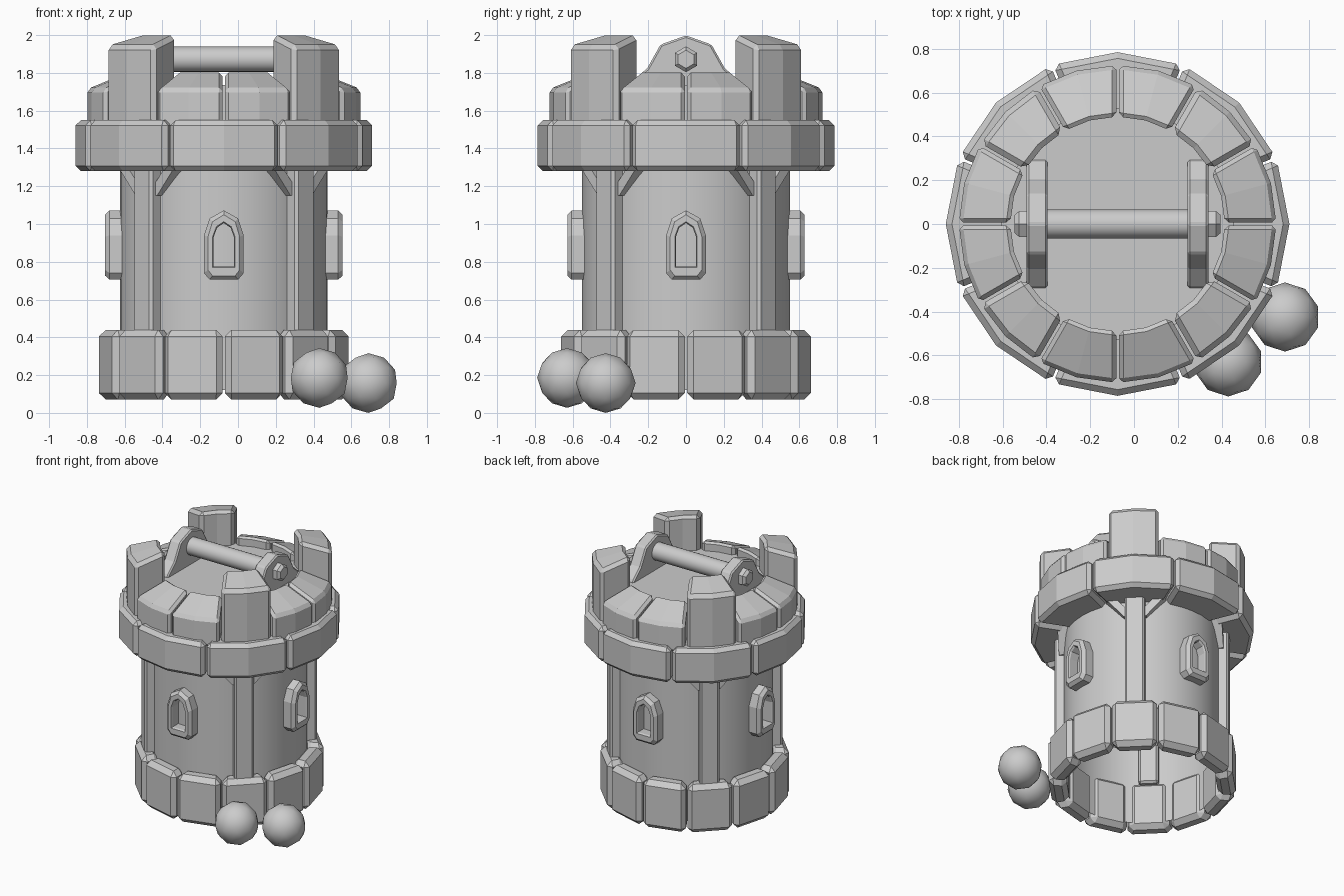
import bpy, bmesh, math
from mathutils import Matrix, Vector

if "Cube" in bpy.data.objects:
    bpy.data.objects.remove(bpy.data.objects["Cube"])

AXIS = Matrix.Translation((-0.075, 0, 0))   # tower centre line

stone = bpy.data.materials.new("stone_grey")
stone.use_nodes = True
stone.diffuse_color = (0.6, 0.6, 0.6, 1)
stone.node_tree.nodes["Principled BSDF"].inputs["Base Color"].default_value = (0.6, 0.6, 0.6, 1)


def finish(name, bm, matrix=AXIS, bevel=0, smooth=False, recalc=True):
    if recalc:
        bmesh.ops.recalc_face_normals(bm, faces=bm.faces[:])
    me = bpy.data.meshes.new(name)
    bm.to_mesh(me)
    bm.free()
    me.materials.append(stone)
    ob = bpy.data.objects.new(name, me)
    bpy.context.collection.objects.link(ob)
    ob.matrix_world = matrix
    if bevel:
        m = ob.modifiers.new("chamfer", 'BEVEL')
        m.width = bevel
        m.segments = 1
        m.limit_method = 'ANGLE'
        m.angle_limit = math.radians(30)
    if smooth:
        bpy.ops.object.select_all(action='DESELECT')
        ob.select_set(True)
        bpy.context.view_layer.objects.active = ob
        bpy.ops.object.shade_smooth_by_angle(angle=math.radians(30))
    return ob


def loft(bm, loops, cap=True, close=False):
    """Skin matching closed loops of points."""
    rings = [[bm.verts.new(p) for p in loop] for loop in loops]
    pairs = list(zip(rings, rings[1:]))
    if close:
        pairs.append((rings[-1], rings[0]))
    for a, b in pairs:
        for i in range(len(a)):
            j = (i + 1) % len(a)
            bm.faces.new((a[i], a[j], b[j], b[i]))
    if cap and not close:
        bm.faces.new(rings[0])
        bm.faces.new(rings[-1])


def block(bm, start, sweep, segs, profile, gap=0.006):
    """Sweep an (r, z) profile round the axis to make one wall block."""
    loops = []
    for k in range(segs + 1):
        a = math.radians(start + sweep * k / segs)
        side = gap if k == 0 else -gap if k == segs else 0
        c, s = math.cos(a), math.sin(a)
        loops.append([(r * c - side * s, r * s + side * c, z) for r, z in profile])
    loft(bm, loops)


def circle(r, z, n):
    return [(r * math.cos(math.tau * i / n), r * math.sin(math.tau * i / n), z) for i in range(n)]


def prism(bm, outline, y0, y1):
    """Extrude an (x, z) outline along y."""
    loft(bm, [[(x, y, z) for x, z in outline] for y in (y0, y1)])


# Tower wall, open at the bottom
bm = bmesh.new()
loft(bm, [circle(0.55, 0.12, 40), circle(0.55, 1.5, 40)], cap=False)
finish("tower_wall", bm, smooth=True)

# Roof deck
bm = bmesh.new()
loft(bm, [circle(0.53, 1.4, 40), circle(0.53, 1.735, 40)])
finish("roof_deck", bm, smooth=True)

# Base course
bm = bmesh.new()
for i in range(12):
    block(bm, 30 * i, 30, 1, [(0.54, 0.07), (0.67, 0.07), (0.67, 0.44), (0.54, 0.44)])
finish("base_blocks", bm, bevel=0.035)

# Overhanging course
bm = bmesh.new()
for i in range(8):
    block(bm, 45 * i + 22.5, 45, 2, [(0.5, 1.28), (0.785, 1.28), (0.785, 1.55), (0.5, 1.55)])
finish("overhang_blocks", bm, bevel=0.028)

# Parapet: low blocks with a tall one on each diagonal
low, tall = bmesh.new(), bmesh.new()
for i in range(12):
    if i % 3 == 1:
        block(tall, 30 * i, 30, 2, [(0.49, 1.5), (0.725, 1.5), (0.725, 1.945), (0.49, 2.005)])
    else:
        block(low, 30 * i, 30, 2, [(0.49, 1.5), (0.725, 1.5), (0.725, 1.715), (0.49, 1.81)])
finish("parapet_low_blocks", low, bevel=0.02)
finish("parapet_tall_blocks", tall, bevel=0.025)

# Pilasters with flared braces on the diagonals
pilasters, braces = bmesh.new(), bmesh.new()
prism(pilasters, [(-0.07, 0.42), (0.07, 0.42), (0.07, 1.35), (-0.07, 1.35)], -0.615, -0.5)
for s in (-1, 1):
    prism(braces, [(s * x, z) for x, z in
                   [(0.05, 1.15), (0.08, 1.15), (0.21, 1.3), (0.14, 1.3), (0.05, 1.2)]], -0.58, -0.48)
for i in range(4):
    turn = AXIS @ Matrix.Rotation(math.radians(45 + 90 * i), 4, 'Z')
    finish("pilaster", pilasters.copy(), turn, bevel=0.015)
    finish("pilaster_brace", braces.copy(), turn)
pilasters.free()
braces.free()

# Arched window frames on the four sides
half_out = [(0.075, 0.705), (0.105, 0.74), (0.105, 0.94), (0.075, 1.03)]
half_in = [(0.054, 0.775), (0.054, 0.8), (0.054, 0.93), (0.036, 0.98)]


def arch(half, top, y, inset=0):
    pts = half + [(0, top)] + [(-x, z) for x, z in reversed(half)]
    mid = 0.88
    return [(x * (1 - inset), y, mid + (z - mid) * (1 - inset * 0.6)) for x, z in pts]


for i in range(4):
    bm = bmesh.new()
    loft(bm, [arch(half_out, 1.072, -0.5), arch(half_out, 1.072, -0.605),
              arch(half_out, 1.072, -0.628, 0.2), arch(half_in, 1.005, -0.628, -0.1),
              arch(half_in, 1.005, -0.615), arch(half_in, 1.005, -0.5)], close=True)
    finish("window_frame", bm, AXIS @ Matrix.Rotation(math.pi / 2 * i, 4, 'Z'))

# Hanger brackets on the deck
half = [(0.3, 1.7), (0.29, 1.75), (0.205, 1.825), (0.135, 1.95)]
outline = half + [(0, 1.998)] + [(-y, z) for y, z in reversed(half)]
for s in (-1, 1):
    bm = bmesh.new()
    loft(bm, [[(s * x, y, z) for y, z in outline] for x in (0.32, 0.415)])
    finish("hanger_bracket", bm, bevel=0.01)

# Hanger bar and hexagonal end nuts
LAY = AXIS @ Matrix.Translation((0, 0, 1.872)) @ Matrix.Rotation(math.pi / 2, 4, 'Y')
bm = bmesh.new()
loft(bm, [circle(0.067, -0.35, 20), circle(0.067, 0.35, 20)])
finish("hanger_bar", bm, LAY, smooth=True)
for s in (-1, 1):
    bm = bmesh.new()
    loft(bm, [circle(0.068, s * 0.4, 6), circle(0.068, s * 0.45, 6), circle(0.048, s * 0.47, 6)])
    finish("hanger_nut", bm, LAY)

# Loose stone balls beside the base
for x, y, z in [(0.43, -0.63, 0.185), (0.69, -0.425, 0.158)]:
    bm = bmesh.new()
    bmesh.ops.create_icosphere(bm, subdivisions=2, radius=0.158)
    for f in bm.faces:
        f.smooth = True
    finish("stone_ball", bm, Matrix.Translation((x, y, z)))
